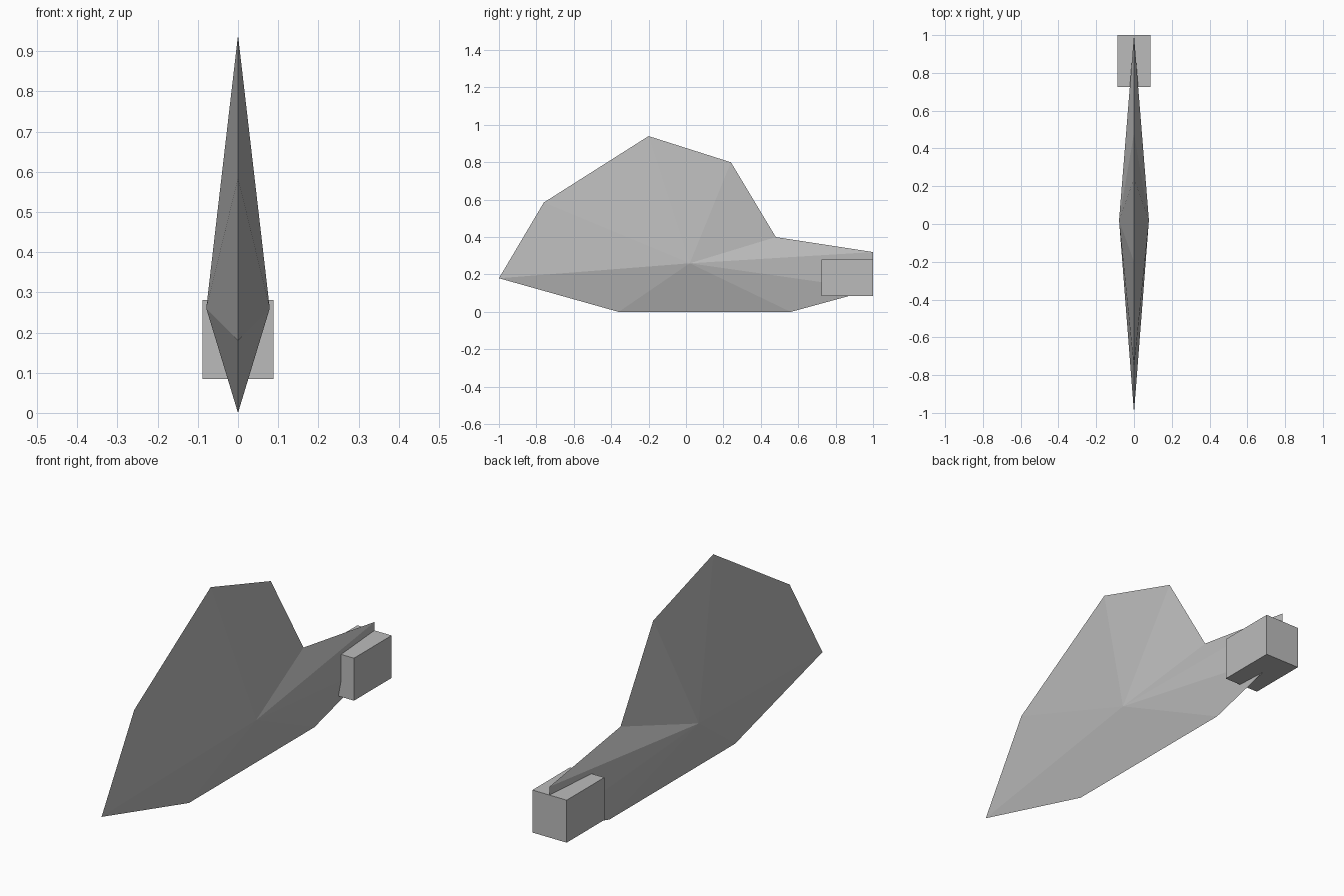
import bpy, bmesh

if "Cube" in bpy.data.objects:
    bpy.data.objects.remove(bpy.data.objects["Cube"])

grey = bpy.data.materials.new("mid grey")
grey.diffuse_color = (0.5, 0.5, 0.5, 1)
grey.use_nodes = True
grey.node_tree.nodes["Principled BSDF"].inputs["Base Color"].default_value = grey.diffuse_color


def add_object(name, bm):
    bmesh.ops.recalc_face_normals(bm, faces=bm.faces)
    mesh = bpy.data.meshes.new(name)
    bm.to_mesh(mesh)
    bm.free()
    mesh.materials.append(grey)
    obj = bpy.data.objects.new(name, mesh)
    bpy.context.collection.objects.link(obj)
    return obj


# Fin blade: sharp side outline (y, z) fanned to a raised peak on each side
outline = [(-1, 0.18), (-0.76, 0.585), (-0.2, 0.94), (0.24, 0.80), (0.48, 0.40),
           (1, 0.32), (1, 0.12), (0.56, 0), (-0.36, 0)]
bm = bmesh.new()
rim = [bm.verts.new((0, y, z)) for y, z in outline]
for side in (-1, 1):
    peak = bm.verts.new((side * 0.079, 0.02, 0.26))
    for a, b in zip(rim, rim[1:] + rim[:1]):
        bm.faces.new((a, b, peak) if side < 0 else (b, a, peak))
add_object("fin_blade", bm)

# Block at the rear tip
bm = bmesh.new()
bmesh.ops.create_cube(bm, size=1)
bmesh.ops.scale(bm, vec=(0.176, 0.276, 0.197), verts=bm.verts)
bmesh.ops.translate(bm, vec=(0, 0.862, 0.1825), verts=bm.verts)
add_object("rear_block", bm)
